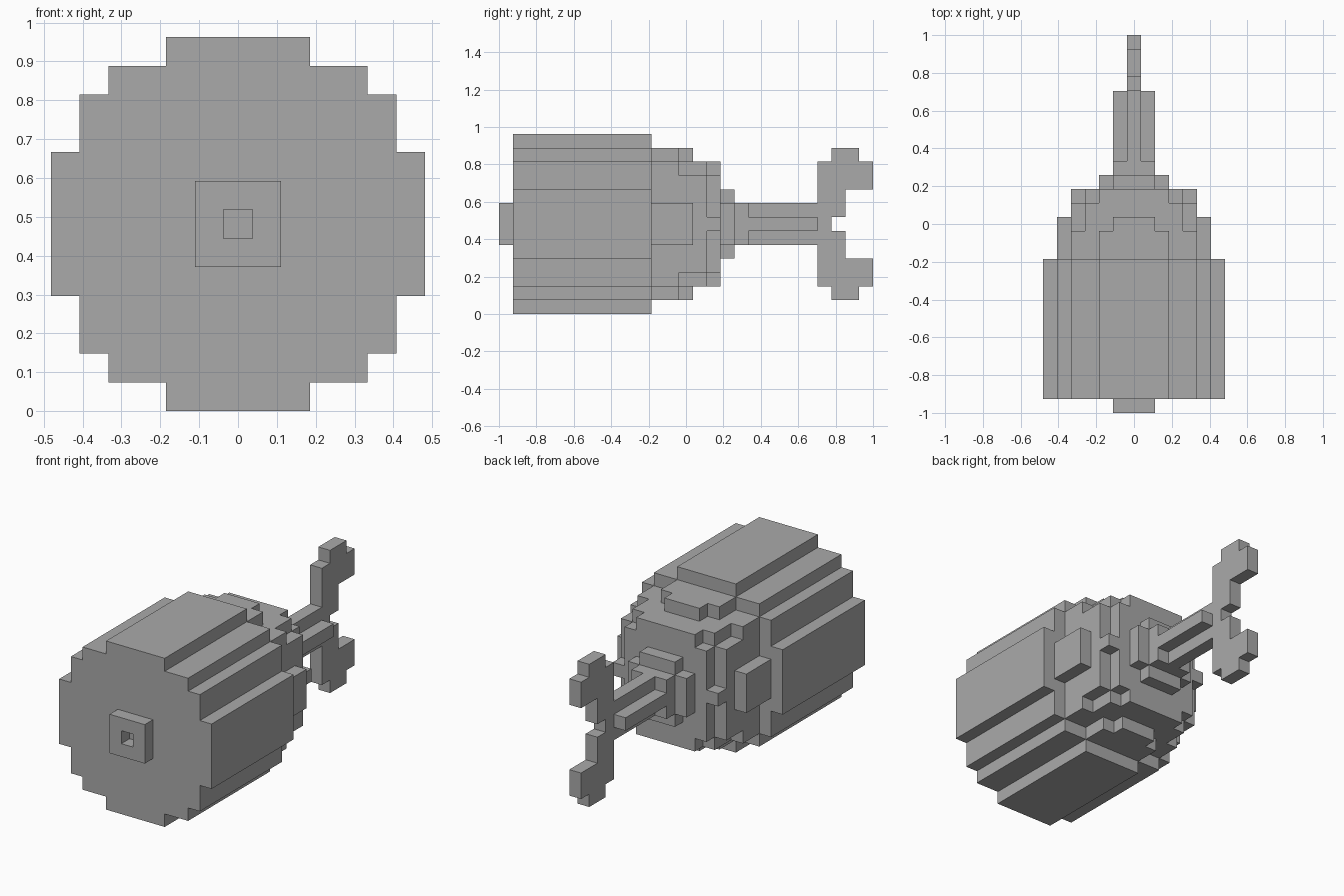
import bpy, bmesh, math
from mathutils import Vector

if "Cube" in bpy.data.objects:
    bpy.data.objects.remove(bpy.data.objects["Cube"], do_unlink=True)

UNIT = 2 / 27      # edge length of one cell
MID = 6.5          # height of the long axis, in cells

metal = bpy.data.materials.new("plain_grey")
metal.use_nodes = True
grey = (0.4, 0.4, 0.4, 1)
metal.diffuse_color = grey
metal.node_tree.nodes["Principled BSDF"].inputs["Base Color"].default_value = grey


def slices(first, last, half_widths):
    """Cells of a symmetric slice, half_widths indexed by distance above or below the axis (-1 is empty)."""
    cells = set()
    for y in range(first, last + 1):
        for row, half in enumerate(half_widths):
            for x in range(-half, half + 1):
                cells |= {(x, y, row), (x, y, -row)}
    return cells


parts = {
    # square ring on the nose
    "nose_ring": slices(-13, -13, [1, 1]) - {(0, -13, 0)},
    # long stepped cylinder
    "body": slices(-12, -3, [6, 6, 6, 5, 5, 4, 2]),
    # rounded rear, narrowing slice by slice
    "rear_dome": (slices(-2, -1, [5, 5, 4, 4, 4, 2])
                  | slices(0, 0, [5, 5, 4, 4, 3, 1])
                  | slices(1, 1, [4, 4, 4, 4, 3])
                  | slices(2, 2, [4, 3, 3, 3, 2])
                  | slices(3, 3, [2, 2, 1])),
    # square collar and cross-shaped boom
    "tail_boom": slices(4, 4, [1, 1]) | slices(5, 9, [1, 0]),
    # upright forked fin
    "tail_fin": (slices(10, 10, [0] * 5)
                 | slices(11, 11, [-1] + [0] * 5)
                 | slices(12, 12, [-1] * 3 + [0] * 3)
                 | slices(13, 13, [-1] * 3 + [0] * 2)),
}
solid = set().union(*parts.values())

# the six cell sides: outward axis with two in-plane axes
AXES = [Vector((1, 0, 0)), Vector((0, 1, 0)), Vector((0, 0, 1))]
SIDES = []
for i in range(3):
    n, u, v = AXES[i], AXES[(i + 1) % 3], AXES[(i + 2) % 3]
    SIDES += [(n, u, v), (-n, v, u)]


def build(name, cells):
    """Skin the exposed sides of the cells and merge flat areas."""
    bm = bmesh.new()
    for cell in sorted(cells):
        c = Vector(cell)
        for n, u, v in SIDES:
            if tuple(int(k) for k in c + n) in solid:
                continue
            corners = [c + (n + u * a + v * b) / 2
                       for a, b in ((-1, -1), (1, -1), (1, 1), (-1, 1))]
            bm.faces.new([bm.verts.new((p + Vector((0, 0, MID))) * UNIT) for p in corners])
    bmesh.ops.remove_doubles(bm, verts=bm.verts[:], dist=UNIT / 100)
    bmesh.ops.dissolve_limit(bm, angle_limit=math.radians(1),
                             verts=bm.verts[:], edges=bm.edges[:])
    mesh = bpy.data.meshes.new(name)
    bm.to_mesh(mesh)
    bm.free()
    mesh.materials.append(metal)
    bpy.context.collection.objects.link(bpy.data.objects.new(name, mesh))


for part_name, part_cells in parts.items():
    build(part_name, part_cells)
